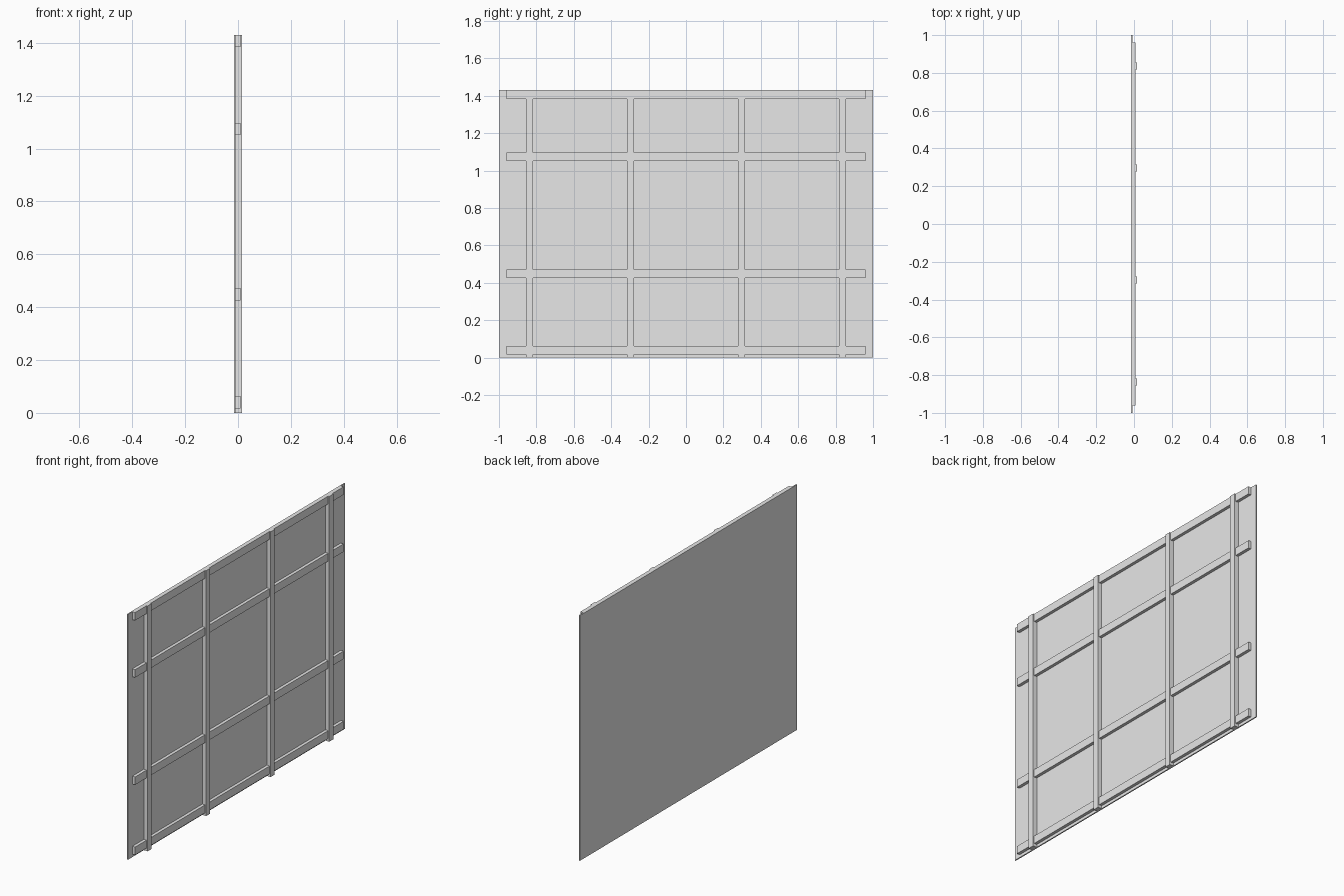
import bpy

default_cube = bpy.data.objects.get("Cube")
if default_cube:
    bpy.data.objects.remove(default_cube, do_unlink=True)

HEIGHT = 1.43
BACK, SHEET, RAIL, POST = -0.016, -0.009, 0.009, 0.016  # depth layers along x

grey = bpy.data.materials.new("light_grey")
grey.use_nodes = True
colour = (0.8, 0.8, 0.8, 1)
grey.diffuse_color = colour
grey.node_tree.nodes["Principled BSDF"].inputs["Base Color"].default_value = colour


def box(name, low, high):
    """Flat-sided box between two opposite corners."""
    centre = [(a + b) / 2 for a, b in zip(low, high)]
    bpy.ops.mesh.primitive_cube_add(size=1, location=centre)
    obj = bpy.context.object
    obj.name = name
    obj.scale = [b - a for a, b in zip(low, high)]
    bpy.ops.object.transform_apply(location=False, rotation=False, scale=True)
    obj.data.materials.append(grey)
    return obj


# Thin backing sheet
box("panel", (BACK, -1, 0), (SHEET, 1, HEIGHT))

# Horizontal rails fixed to the sheet
rail_height = 0.046
for name, z in (("bottom", 0.017), ("lower", 0.426), ("upper", 1.051),
                ("top", HEIGHT - rail_height)):
    box(name + "_rail", (SHEET, -0.96, z), (RAIL, 0.96, z + rail_height))

# Upright posts standing proud of the rails, mirrored about the middle
half_width = 0.0185
for name, offset in (("outer", 0.836), ("inner", 0.297)):
    for side, sign in (("front", -1), ("back", 1)):
        y = sign * offset
        box(f"{name}_post_{side}", (SHEET, y - half_width, 0),
            (POST, y + half_width, HEIGHT))
